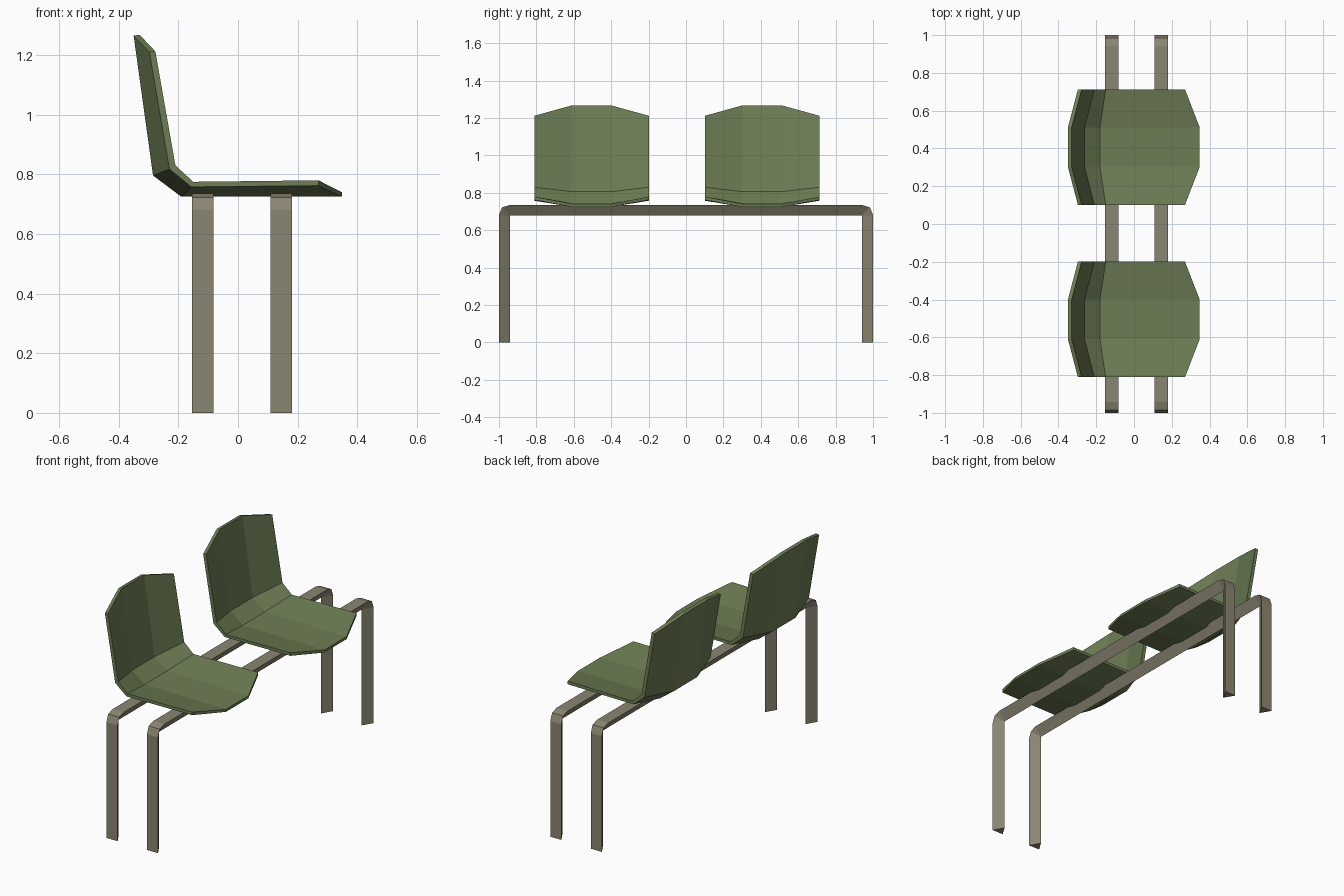
import bpy, bmesh

if "Cube" in bpy.data.objects:
    bpy.data.objects.remove(bpy.data.objects["Cube"])


def material(name, rgb):
    m = bpy.data.materials.new(name)
    m.diffuse_color = (*rgb, 1)
    m.use_nodes = True
    m.node_tree.nodes["Principled BSDF"].inputs["Base Color"].default_value = m.diffuse_color
    return m


green = material("seat green", (0.156, 0.208, 0.090))
metal = material("warm grey metal", (0.258, 0.238, 0.168))


def finish(name, bm, mat):
    bmesh.ops.recalc_face_normals(bm, faces=bm.faces)
    me = bpy.data.meshes.new(name)
    bm.to_mesh(me)
    bm.free()
    me.materials.append(mat)
    ob = bpy.data.objects.new(name, me)
    bpy.context.collection.objects.link(ob)
    return ob


def loft(name, sections, mat):
    """Skin closed sections of equal point count and cap both ends."""
    bm = bmesh.new()
    rings = [[bm.verts.new(p) for p in s] for s in sections]
    n = len(rings[0])
    for a, b in zip(rings, rings[1:]):
        for i in range(n):
            j = (i + 1) % n
            # the shared inner corner of the frame collapses to triangles
            bm.faces.new((a[i], a[j], b[j], b[i]))
    for ring in (rings[0], rings[-1]):
        if n == 3:
            bm.faces.new(ring)
        else:  # cap a thin shell strip by strip
            for i in range(n // 2 - 1):
                bm.faces.new((ring[i], ring[i + 1], ring[n - 2 - i], ring[n - 1 - i]))
    bmesh.ops.remove_doubles(bm, verts=bm.verts, dist=0.0005)
    return finish(name, bm, mat)


# seat shell profiles (x, z): upper side front to back, then underside back to front
centre = [(0.348, 0.740), (-0.18, 0.745), (-0.262, 0.806), (-0.33, 1.268),
          (-0.35, 1.265), (-0.285, 0.796), (-0.19, 0.725), (0.348, 0.725)]
edge = [(0.27, 0.780), (-0.15, 0.775), (-0.21, 0.830), (-0.277, 1.212),
        (-0.297, 1.209), (-0.23, 0.818), (-0.157, 0.758), (0.27, 0.762)]

for label, y0 in (("left", -0.505), ("right", 0.407)):
    columns = [(-0.306, edge), (-0.104, centre), (0.104, centre), (0.306, edge)]
    loft(label + "_seat", [[(x, y0 + dy, z) for x, z in prof] for dy, prof in columns], green)

# bent frames with a triangular section: flat outside, ridge inside
half = [(1.0, 0.0, 0.94, 0.0), (1.0, 0.68, 0.94, 0.68),
        (0.984, 0.722, 0.94, 0.68), (0.942, 0.735, 0.94, 0.68)]
path = [(-y, z, -ry, rz) for y, z, ry, rz in half] + half[::-1]

for label, x0 in (("back", -0.118), ("front", 0.145)):
    loft(label + "_leg_frame",
         [[(x0 - 0.036, y, z), (x0 + 0.036, y, z), (x0, ry, rz)] for y, z, ry, rz in path], metal)
